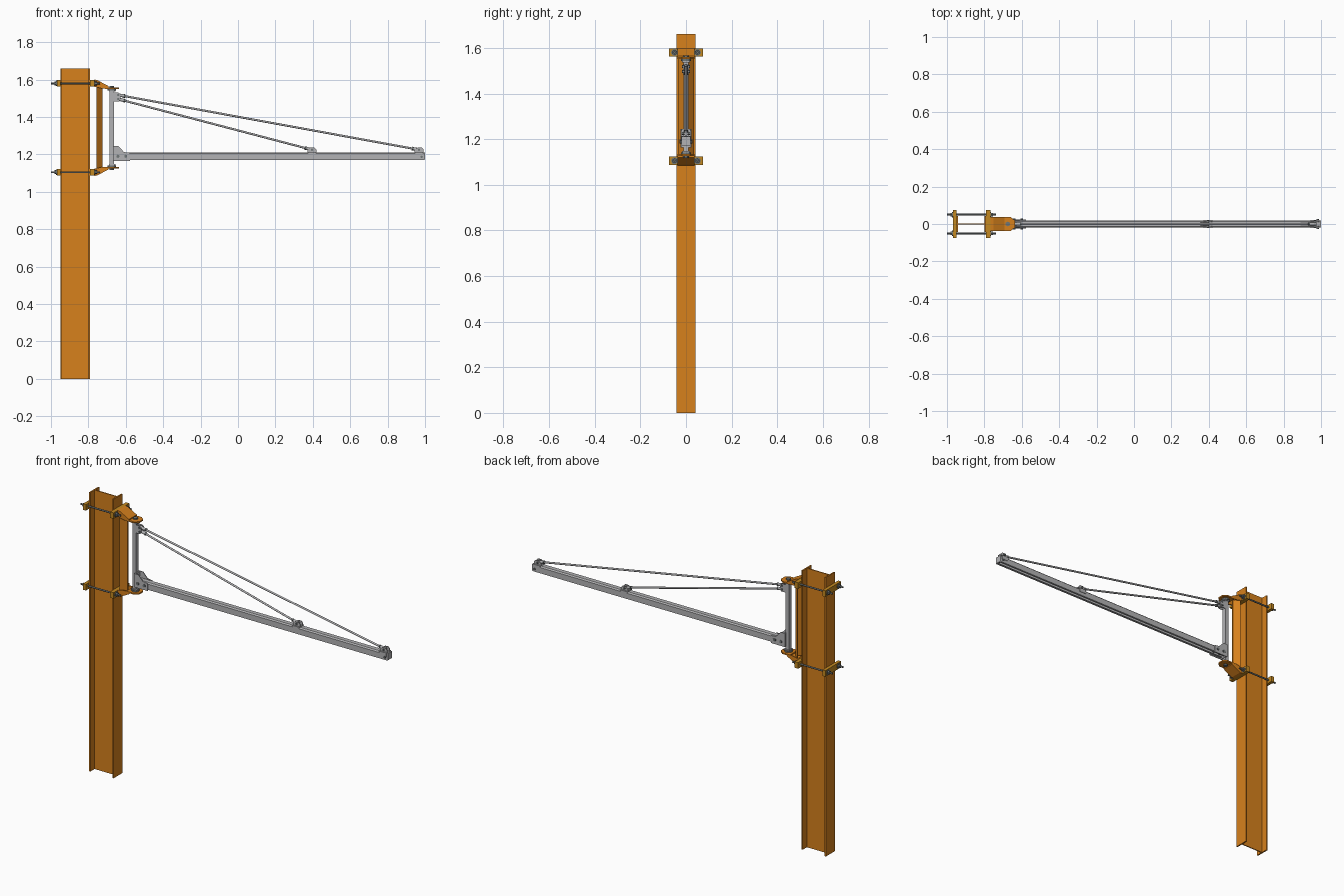
import bpy, bmesh, math
from mathutils import Vector

if "Cube" in bpy.data.objects:
    bpy.data.objects.remove(bpy.data.objects["Cube"])


def material(name, rgb):
    m = bpy.data.materials.new(name)
    m.diffuse_color = (*rgb, 1)
    m.use_nodes = True
    m.node_tree.nodes["Principled BSDF"].inputs["Base Color"].default_value = m.diffuse_color
    return m


ORANGE = material("orange_paint", (0.68, 0.22, 0.012))
YELLOW = material("clamp_paint", (0.55, 0.25, 0.015))
STEEL = material("dark_steel", (0.16, 0.18, 0.18))
LIGHT = material("light_grey", (0.45, 0.45, 0.46))
MID = 1.3425  # mirror height of the bracket


def finish(name, bm, mat):
    bmesh.ops.recalc_face_normals(bm, faces=bm.faces)
    me = bpy.data.meshes.new(name)
    bm.to_mesh(me)
    bm.free()
    ob = bpy.data.objects.new(name, me)
    bpy.context.collection.objects.link(ob)
    if mat:
        me.materials.append(mat)
    return ob


def prism(name, pts, axis, lo, hi, mat=None):
    """Extrude a closed 2D profile along the given axis."""
    def place(a, b, t):
        return {"x": (t, a, b), "y": (a, t, b), "z": (a, b, t)}[axis]
    bm = bmesh.new()
    f = bm.faces.new([bm.verts.new(place(a, b, lo)) for a, b in pts])
    ext = bmesh.ops.extrude_face_region(bm, geom=[f])["geom"]
    shift = Vector(place(0, 0, hi - lo))
    bmesh.ops.translate(bm, vec=shift, verts=[v for v in ext if isinstance(v, bmesh.types.BMVert)])
    return finish(name, bm, mat)


def box(name, lo, hi, mat=None):
    pts = [(lo[0], lo[1]), (hi[0], lo[1]), (hi[0], hi[1]), (lo[0], hi[1])]
    return prism(name, pts, "z", lo[2], hi[2], mat)


def rod(name, p, q, r, mat=None, n=16):
    """Cylinder between two points; few sides stay flat like a nut."""
    p, q = Vector(p), Vector(q)
    bm = bmesh.new()
    bmesh.ops.create_cone(bm, cap_ends=True, segments=n, radius1=r, radius2=r, depth=(q - p).length)
    ob = finish(name, bm, mat)
    ob.rotation_mode = "QUATERNION"
    ob.rotation_quaternion = (q - p).to_track_quat("Z", "Y")
    ob.location = (p + q) / 2
    if n > 6:
        for f in ob.data.polygons:
            f.use_smooth = len(f.vertices) == 4
    return ob


def mirrored(half):
    """Complete a right-hand half profile across the vertical axis."""
    return half + [(-a, b) for a, b in reversed(half)]


# I-section column
X0, X1, W, T = -0.95, -0.79, 0.042, 0.008
q = [(X0, W), (X0 + T, W), (X0 + T, 0.003), (X1 - T, 0.003), (X1 - T, W), (X1, W)]
prism("column", q + [(a, -b) for a, b in reversed(q)], "z", 0, 1.66, ORANGE)

# Clamp bars, tie bolts and nuts
for end, z in (("upper", 1.58), ("lower", 1.105)):
    for side, x0, x1 in (("rear", -0.969, -0.95), ("front", -0.79, -0.767)):
        box(f"{end}_{side}_clamp_bar", (x0, -0.074, z - 0.018), (x1, 0.074, z + 0.018), YELLOW)
    for s in (-1, 1):
        y = s * 0.05
        rod(f"{end}_clamp_bolt", (-1, y, z), (-0.737, y, z), 0.005, STEEL, 12)
        for a, b in ((-0.982, -0.972), (-0.764, -0.754)):
            rod(f"{end}_clamp_nut", (a, y, z), (b, y, z), 0.011, STEEL, 6)
        for a, b in ((-0.972, -0.969), (-0.767, -0.764)):
            rod(f"{end}_clamp_washer", (a, y, z), (b, y, z), 0.015, STEEL)

# Bracket arms with side cheeks, pivot ears, washers and bolts
arm = [(-0.767, 1.6), (-0.752, 1.597), (-0.692, 1.565), (-0.692, 1.555), (-0.755, 1.588), (-0.757, 1.56), (-0.767, 1.56)]
cheek = [(-0.757, 1.597), (-0.692, 1.563), (-0.692, 1.551), (-0.73, 1.553), (-0.757, 1.56)]
ear = [(-0.71, -0.037), (-0.66, -0.037), (-0.637, -0.018), (-0.637, 0.018), (-0.66, 0.037), (-0.71, 0.037)]
PX = -0.675
for end, s in (("upper", 1), ("lower", -1)):
    def m(z):
        return MID + s * (z - MID)
    prism(f"{end}_arm_plate", [(x, m(z)) for x, z in arm], "y", -0.037, 0.037, ORANGE)
    for t in (-1, 1):
        prism(f"{end}_arm_cheek", [(x, m(z)) for x, z in cheek], "y", t * 0.037, t * 0.031, ORANGE)
    prism(f"{end}_pivot_ear", ear, "z", m(1.551), m(1.559), ORANGE)
    rod(f"{end}_pivot_washer", (PX, 0, m(1.543)), (PX, 0, m(1.551)), 0.023, STEEL, 24)
    rod(f"{end}_pivot_bolt", (PX, 0, m(1.53)), (PX, 0, m(1.563)), 0.008, STEEL)
    rod(f"{end}_pivot_nut", (PX, 0, m(1.559)), (PX, 0, m(1.567)), 0.013, STEEL, 6)
    box(f"{end}_mast_cap", (-0.69, -0.017, m(1.54) - 0.003), (-0.655, 0.017, m(1.54) + 0.003), LIGHT)

# Folded angle spine joining the two arms
half = [(-0.757, 0.034), (-0.725, 0.004)]
inner = [(-0.757, 0.027), (-0.731, 0)]
prism("bracket_spine", half + [(-0.725, -0.004), (-0.757, -0.034), (-0.757, -0.027), (-0.731, 0), (-0.757, 0.027)],
      "z", 1.12, 1.565, ORANGE)

# Swivelling mast
box("mast", (-0.687, -0.012, 1.145), (-0.663, 0.012, 1.54), LIGHT)

# Hollow boom rail, slotted along its underside
rail = [(0.008, 1.17), (0.02, 1.17), (0.02, 1.204), (0.013, 1.211)]
core = [(0.008, 1.174), (0.0165, 1.174), (0.0165, 1.202), (0.011, 1.207)]
prof = [(-a, b) for a, b in core] + [(-0.008, 1.17)]
loop = rail + [(-a, b) for a, b in reversed(rail)] + [(-a, b) for a, b in core] + list(reversed(core))
prism("boom_rail", loop, "x", -0.655, 0.998, LIGHT)

# Boom root plates and their bolts
root = [(-0.668, 1.164), (-0.578, 1.164), (-0.578, 1.208), (-0.61, 1.213), (-0.64, 1.245), (-0.668, 1.245)]
for s in (-1, 1):
    prism("boom_root_plate", root, "y", s * 0.02, s * 0.024, LIGHT)
box("boom_root_web", (-0.666, -0.021, 1.164), (-0.658, 0.021, 1.245), LIGHT)
for x, z in ((-0.6, 1.19), (-0.642, 1.19)):
    rod("boom_root_bolt", (x, -0.027, z), (x, 0.027, z), 0.007, STEEL)
    for s in (-1, 1):
        rod("boom_root_nut", (x, s * 0.024, z), (x, s * 0.029, z), 0.009, STEEL, 6)

# Saddles on the boom that hold the stays
for name, x in (("middle", 0.395), ("end", 0.968)):
    tab = [(x - 0.024, 1.211), (x + 0.024, 1.211), (x + 0.024, 1.226), (x + 0.014, 1.237), (x - 0.008, 1.237), (x - 0.024, 1.222)]
    for s in (-1, 1):
        prism(f"{name}_saddle_lug", tab, "y", s * 0.01, s * 0.014, LIGHT)
        box(f"{name}_saddle_cheek", (x - 0.022, s * 0.02, 1.19), (x + 0.022, s * 0.0225, 1.213), LIGHT)
    box(f"{name}_saddle_base", (x - 0.024, -0.0225, 1.21), (x + 0.024, 0.0225, 1.214), LIGHT)
    rod(f"{name}_saddle_pin", (x, -0.02, 1.225), (x, 0.02, 1.225), 0.006, STEEL)
box("boom_end_stop", (0.992, -0.02, 1.172), (1.0, 0.02, 1.211), LIGHT)
rod("boom_end_bolt", (0.982, -0.027, 1.187), (0.982, 0.027, 1.187), 0.006, STEEL)

# Mast head lugs for the stays
head = [(-0.663, 1.483), (-0.635, 1.483), (-0.628, 1.493), (-0.628, 1.522), (-0.64, 1.53), (-0.663, 1.53)]
for s in (-1, 1):
    prism("mast_head_lug", head, "y", s * 0.009, s * 0.013, LIGHT)

# Stays with clevis ends
for name, a, b in (("long", (-0.64, 0, 1.518), (0.968, 0, 1.225)), ("short", (-0.64, 0, 1.496), (0.395, 0, 1.225))):
    a, b = Vector(a), Vector(b)
    d = (b - a).normalized()
    rod(f"{name}_stay", a, b, 0.0055, LIGHT)
    rod(f"{name}_stay_head_pin", a - Vector((0, 0.018, 0)), a + Vector((0, 0.018, 0)), 0.006, STEEL)
    for p, e in ((a, d), (b, -d)):
        rod(f"{name}_stay_end", p - e * 0.006, p + e * 0.03, 0.0085, LIGHT)
        rod(f"{name}_stay_locknut", p + e * 0.03, p + e * 0.038, 0.01, STEEL, 6)
